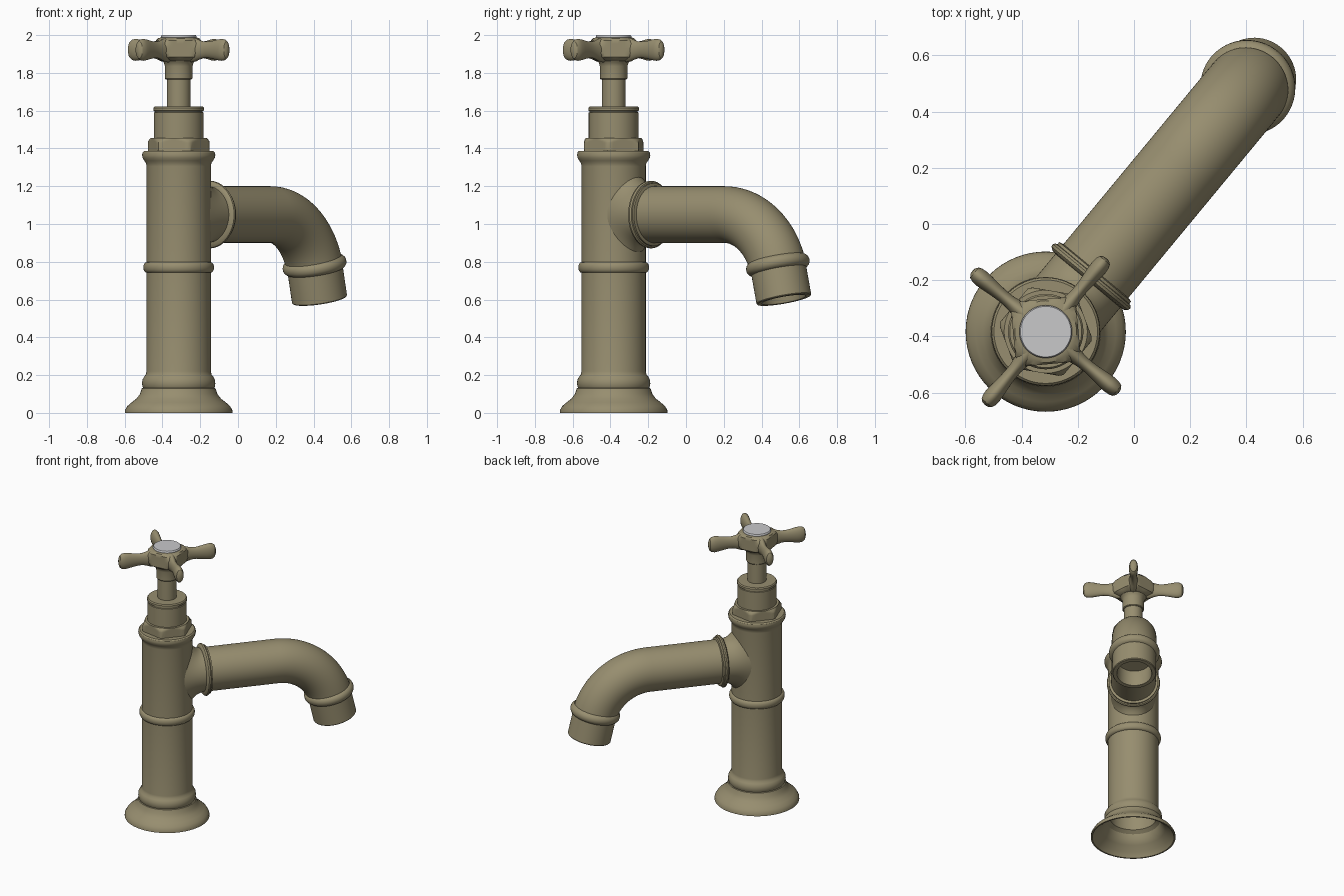
import bpy, bmesh
from math import sin, cos, pi, radians, sqrt
from mathutils import Matrix, Vector

if "Cube" in bpy.data.objects:
    bpy.data.objects.remove(bpy.data.objects["Cube"], do_unlink=True)


def material(name, rgb):
    m = bpy.data.materials.new(name)
    m.use_nodes = True
    m.diffuse_color = (*rgb, 1)
    m.node_tree.nodes["Principled BSDF"].inputs["Base Color"].default_value = (*rgb, 1)
    return m


bronze = material("aged brass", (0.31, 0.27, 0.16))
white = material("pale grey", (0.58, 0.58, 0.59))

SEG = 64
ANGLES = [2 * pi * i / SEG for i in range(SEG)]
# The tap stands on one corner of its footprint, spout along local +x
FRAME = Matrix.Translation((-0.314, -0.383, 0)) @ Matrix.Rotation(radians(50.4), 4, 'Z')


def loft(name, rings, mat=bronze, place=Matrix()):
    """Skin a list of rings of points with quads."""
    bm = bmesh.new()
    loops = [[bm.verts.new(p) for p in ring] for ring in rings]
    for a, b in zip(loops, loops[1:]):
        for i in range(SEG):
            j = (i + 1) % SEG
            bm.faces.new((a[i], a[j], b[j], b[i]))
    bmesh.ops.remove_doubles(bm, verts=bm.verts, dist=1e-5)
    bmesh.ops.recalc_face_normals(bm, faces=bm.faces)
    bm.transform(FRAME @ place)
    mesh = bpy.data.meshes.new(name)
    bm.to_mesh(mesh)
    bm.free()
    mesh.materials.append(mat)
    ob = bpy.data.objects.new(name, mesh)
    bpy.context.collection.objects.link(ob)
    bpy.ops.object.select_all(action='DESELECT')
    ob.select_set(True)
    bpy.context.view_layer.objects.active = ob
    bpy.ops.object.shade_smooth_by_angle(angle=radians(32))
    return ob


def lathe(name, profile, mat=bronze, place=Matrix(), sides=0, apothem=0, squash=1):
    """Turn (radius, height) points; optionally trim to a regular polygon."""
    def radius(r, a):
        if not sides:
            return r
        step = 2 * pi / sides
        return min(r, apothem / cos(a % step - step / 2))
    rings = [[Vector((radius(r, a) * cos(a), squash * radius(r, a) * sin(a), h)) for a in ANGLES]
             for r, h in profile]
    return loft(name, rings, mat, place)


def bead(low, high, inner, outer, n=8):
    """Half-round moulding between two heights."""
    return [(inner + (outer - inner) * sin(pi * i / n),
             (low + high) / 2 - (high - low) / 2 * cos(pi * i / n)) for i in range(n + 1)]


# Pillar: hollow flared foot, mouldings and rim
foot_inside = [(0, 0.70), (0.155, 0.70), (0.155, 0.15), (0.18, 0.13), (0.19, 0.10),
               (0.215, 0.065), (0.255, 0.035), (0.275, 0)]
foot_outside = [(0.285, 0), (0.284, 0.015), (0.272, 0.036), (0.25, 0.055), (0.224, 0.075),
                (0.205, 0.1), (0.195, 0.13), (0.188, 0.132)]
lathe("pillar", foot_inside + foot_outside
      + [(0.191, 0.138), (0.194, 0.155), (0.192, 0.175), (0.183, 0.192), (0.174, 0.203), (0.17, 0.22)]
      + bead(0.742, 0.798, 0.17, 0.187)
      + [(0.17, 1.305), (0.173, 1.322), (0.182, 1.335), (0.191, 1.35), (0.194, 1.365),
         (0.191, 1.379), (0.184, 1.386), (0, 1.386)])

# Valve: chamfered hex nut, bonnet and stem
lathe("hex_nut", [(0, 1.38), (0.17, 1.38), (0.17, 1.43), (0.163, 1.438),
                  (0.156, 1.447), (0.148, 1.455), (0, 1.455)], sides=6, apothem=0.147)
lathe("bonnet", [(0, 1.44), (0.132, 1.44), (0.132, 1.59), (0.127, 1.592), (0.127, 1.598),
                 (0.134, 1.6), (0.134, 1.614), (0.128, 1.622), (0, 1.622)])
lathe("stem", [(0, 1.61), (0.063, 1.61), (0.063, 1.78), (0, 1.78)])

# Cross handle: round neck swelling into a square hub, four paddle arms
lathe("handle_neck", [(0, 1.765), (0.068, 1.765), (0.072, 1.77), (0.073, 1.835),
                      (0.078, 1.853), (0.092, 1.868), (0.1, 1.88), (0, 1.88)])
lathe("handle_hub", [(0, 1.86), (0.08, 1.86), (0.105, 1.87), (0.13, 1.884), (0.147, 1.905),
                     (0.15, 1.93), (0.143, 1.955), (0.128, 1.972), (0.11, 1.983), (0.096, 1.987), (0, 1.987)],
      sides=4, apothem=0.116)
arm = [(0.066, 0.09), (0.062, 0.115), (0.052, 0.14), (0.044, 0.17), (0.043, 0.2), (0.048, 0.235),
       (0.055, 0.27), (0.058, 0.295), (0.055, 0.315), (0.045, 0.329), (0.025, 0.337), (0, 0.339)]
for k in range(4):
    lathe(f"handle_arm_{k + 1}", arm, squash=0.53,
          place=Matrix.Translation((0, 0, 1.922)) @ Matrix.Rotation(k * pi / 2, 4, 'Z')
          @ Matrix.Rotation(pi / 2, 4, 'Y'))
lathe("handle_cap", [(0, 1.98), (0.094, 1.98), (0.094, 1.994), (0.09, 2), (0, 2)], white)

# Branch: saddle fillet from the pillar to the spout flange
AXIS = 1.05
branch = []
for i in range(9):
    t = i / 8
    ring = []
    for a in ANGLES:
        y = 0.15 * sin(a)
        start = sqrt(0.17 ** 2 - y * y) - 0.008
        ring.append(Vector((start + (0.25 - start) * t, y,
                            AXIS + (0.15 + 0.06 * (1 - t) ** 2.5) * cos(a))))
    branch.append(ring)
loft("spout_branch", branch)
lathe("spout_flange", [(0, 0.235), (0.15, 0.235), (0.166, 0.238), (0.177, 0.246), (0.179, 0.256),
                       (0.173, 0.264), (0.166, 0.266), (0.166, 0.276), (0.15, 0.28), (0, 0.28)],
      place=Matrix.Translation((0, 0, AXIS)) @ Matrix.Rotation(pi / 2, 4, 'Y'))

# Spout: straight run, then a downward bend
START, BEND, TURN = 0.76, 0.385, radians(77)
path = [(0.26, AXIS, 0)]
for i in range(21):
    b = TURN * i / 20
    path.append((START + BEND * sin(b), AXIS - BEND * (1 - cos(b)), b))
loft("spout", [[Vector((x + 0.15 * cos(a) * sin(b), 0.15 * sin(a), z + 0.15 * cos(a) * cos(b)))
                for a in ANGLES] for x, z, b in path])

# Outlet: collar and hollow nozzle square to the end of the bend
end_x, end_z, _ = path[-1]
lathe("outlet", [(0.149, -0.065), (0.157, -0.06), (0.166, -0.05), (0.17, -0.036), (0.169, -0.02),
                 (0.162, -0.008), (0.153, 0), (0.147, 0.002), (0.147, 0.152), (0.143, 0.157),
                 (0.118, 0.157), (0.114, 0.15), (0.114, 0.03), (0, 0.03)],
      place=Matrix.Translation((end_x, 0, end_z)) @ Matrix.Rotation(pi / 2 + TURN, 4, 'Y'))
